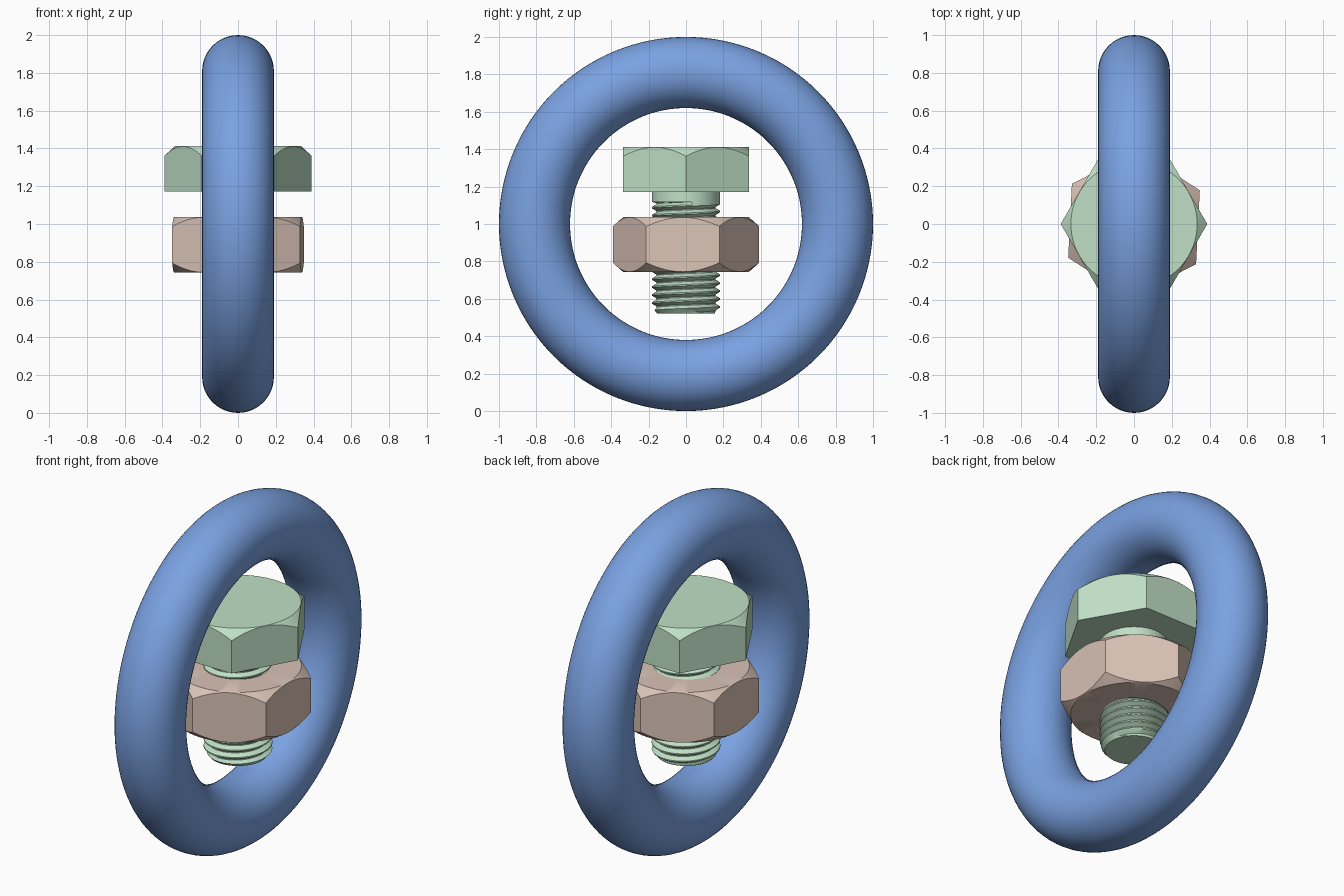
import bpy, bmesh, math

if "Cube" in bpy.data.objects:
    bpy.data.objects.remove(bpy.data.objects["Cube"])

N = 72                      # points around each turned part
TAU = 2 * math.pi


def material(name, rgb):
    m = bpy.data.materials.new(name)
    m.diffuse_color = (*rgb, 1)
    m.use_nodes = True
    m.node_tree.nodes["Principled BSDF"].inputs["Base Color"].default_value = m.diffuse_color
    return m


def circle(r, z):
    return [(r * math.cos(TAU * i / N), r * math.sin(TAU * i / N), z) for i in range(N)]


def hexagon(flat, z, turn=0.0, chamfer=0.0):
    """Hexagon ring; chamfer lowers the points outside the inscribed circle."""
    ring = []
    for i in range(N):
        a = TAU * i / N
        r = flat / math.cos(a % (math.pi / 3) - math.pi / 6)
        ring.append((r * math.cos(a + turn), r * math.sin(a + turn),
                     z - chamfer * (r - flat * 0.995)))
    return ring


def turned(r, z, turn):
    a = [(x, y) for x, y, _ in circle(r, z)]
    c, s = math.cos(turn), math.sin(turn)
    return [(x * c - y * s, x * s + y * c, z) for x, y in a]


def loft(bm, rings, closed=False, cap_start=False, cap_end=False):
    rows = [[bm.verts.new(p) for p in ring] for ring in rings]
    pairs = list(zip(rows, rows[1:])) + ([(rows[-1], rows[0])] if closed else [])
    for a, b in pairs:
        n = len(a)
        for i in range(n):
            j = (i + 1) % n
            bm.faces.new((a[i], a[j], b[j], b[i]))
    if cap_start:
        bm.faces.new(rows[0][::-1])
    if cap_end:
        bm.faces.new(rows[-1])


def finish(bm, name, mat):
    bmesh.ops.remove_doubles(bm, verts=bm.verts, dist=0.0002)
    bmesh.ops.recalc_face_normals(bm, faces=bm.faces)
    me = bpy.data.meshes.new(name)
    bm.to_mesh(me)
    bm.free()
    me.materials.append(mat)
    ob = bpy.data.objects.new(name, me)
    bpy.context.collection.objects.link(ob)
    bpy.ops.object.select_all(action='DESELECT')
    ob.select_set(True)
    bpy.context.view_layer.objects.active = ob
    bpy.ops.object.shade_smooth_by_angle(angle=math.radians(30))
    return ob


blue = material("ring blue", (0.195, 0.36, 0.76))
green = material("bolt green", (0.527, 0.745, 0.565))
tan = material("nut tan", (0.70, 0.546, 0.468))

# Ring standing upright around the bolt
bm = bmesh.new()
MAJOR, MINOR = 0.81, 0.19
rings = []
for i in range(128):
    a = TAU * i / 128
    rings.append([(MINOR * math.sin(TAU * j / 48),
                   (MAJOR + MINOR * math.cos(TAU * j / 48)) * math.cos(a),
                   1 + (MAJOR + MINOR * math.cos(TAU * j / 48)) * math.sin(a))
                  for j in range(48)])
loft(bm, rings, closed=True)
finish(bm, "ring", blue)

# Bolt: end cap, helical thread, plain shank and chamfered hex head
bm = bmesh.new()
R, ROOT, PITCH = 0.182, 0.157, 0.0425
Z0, Z1, Z2, Z3 = 0.522, 1.118, 1.172, 1.412
FLAT = 0.336
profile = [(0.0, ROOT), (0.12, ROOT), (0.48, R), (0.64, R)]
rows = []
for t in range(-2, int((Z1 - Z0) / PITCH) + 3):
    for phase, r in profile:
        row = []
        for i in range(N + 1):
            a = TAU * i / N
            z = Z0 + PITCH * (t + phase + i / N)
            rr = r
            if z >= Z1:
                z, rr = Z1, R
            z = max(z, Z0)
            rr = min(rr, 0.154 + (z - Z0) * 0.9)
            if z == Z0:
                rr = 0.154
            row.append(bm.verts.new((rr * math.cos(a), rr * math.sin(a), z)))
        rows.append(row)
for a, b in zip(rows, rows[1:]):
    for i in range(N):
        quad = (a[i], a[i + 1], b[i + 1], b[i])
        if max(v.co.z for v in quad) - min(v.co.z for v in quad) > 1e-6:
            bm.faces.new(quad)
bmesh.ops.delete(bm, geom=[v for v in bm.verts if not v.link_faces], context='VERTS')
loft(bm, [circle(0.154, Z0), circle(0.02, Z0)], cap_end=True)
loft(bm, [circle(R, Z1), circle(R, Z2), hexagon(FLAT, Z2),
          hexagon(FLAT, Z3, 0, 0.92), circle(FLAT * 0.995, Z3)], cap_end=True)
finish(bm, "bolt", green)

# Nut: hex chamfered on both ends, with a bore
bm = bmesh.new()
TURN, LOW, HIGH, NF = math.radians(27.1), 0.743, 1.037, 0.339
loft(bm, [turned(0.170, LOW, TURN), turned(NF * 0.99, LOW, TURN),
          hexagon(NF, LOW, TURN, -0.92), hexagon(NF, HIGH, TURN, 0.92),
          turned(NF * 0.99, HIGH, TURN), turned(0.170, HIGH, TURN)], closed=True)
finish(bm, "nut", tan)
